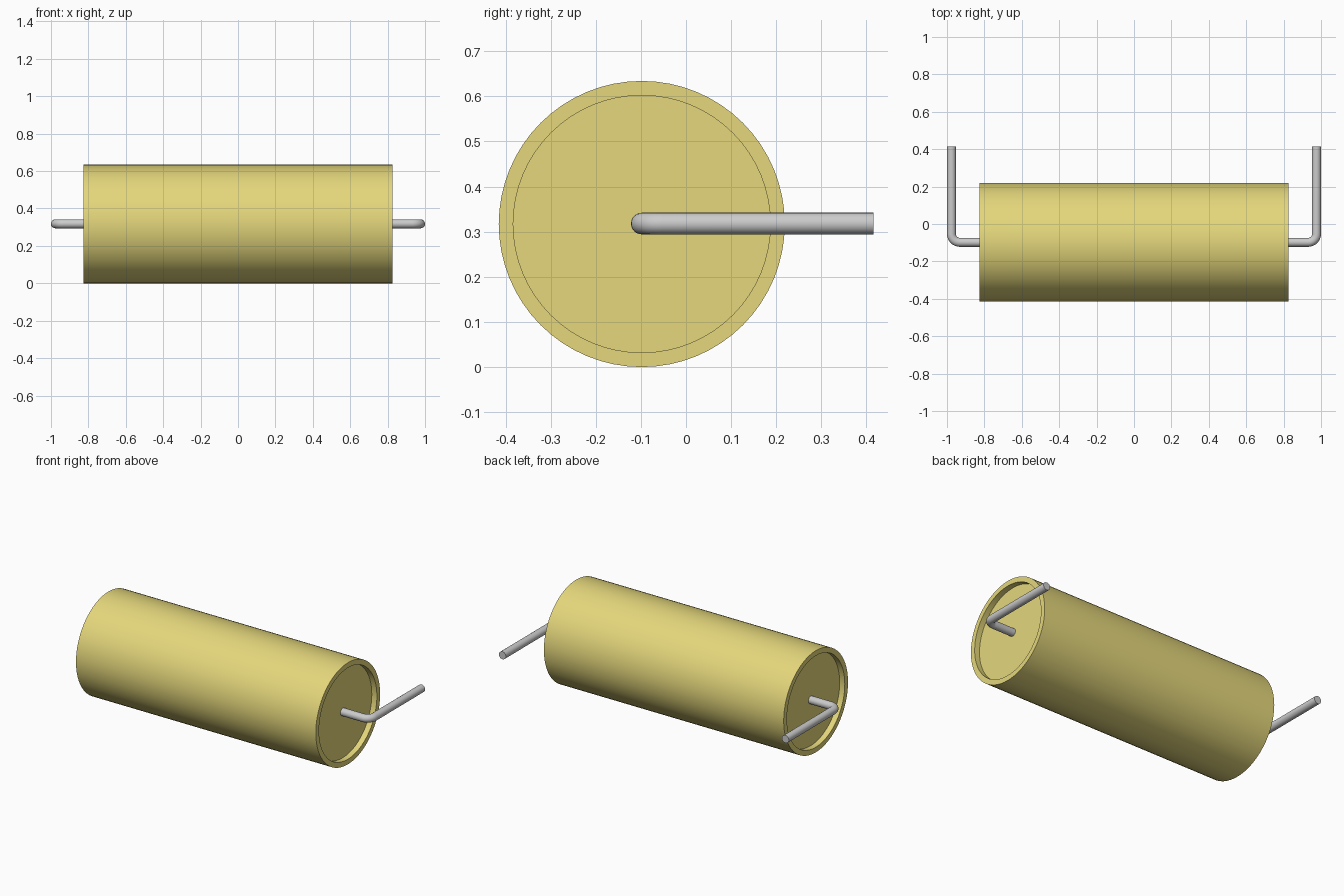
import bpy, bmesh, math
from mathutils import Vector, Matrix

if "Cube" in bpy.data.objects:
    bpy.data.objects.remove(bpy.data.objects["Cube"])

R, HALF = 0.317, 0.827          # body radius and half length
YC, ZC = -0.098, 0.317          # body axis position
RIM, DEPTH = 0.285, 0.035       # recess radius and depth
WIRE, BEND = 0.024, 0.045       # lead radius and bend radius


def material(name, color):
    m = bpy.data.materials.new(name)
    m.diffuse_color = color
    m.use_nodes = True
    m.node_tree.nodes["Principled BSDF"].inputs["Base Color"].default_value = m.diffuse_color
    return m


def finish(name, bm, mat=None):
    bmesh.ops.recalc_face_normals(bm, faces=bm.faces[:])
    me = bpy.data.meshes.new(name)
    bm.to_mesh(me)
    bm.free()
    ob = bpy.data.objects.new(name, me)
    bpy.context.collection.objects.link(ob)
    if mat:
        me.materials.append(mat)
    bpy.ops.object.select_all(action='DESELECT')
    ob.select_set(True)
    bpy.context.view_layer.objects.active = ob
    bpy.ops.object.shade_smooth_by_angle(angle=math.radians(35))
    return ob


def skin(bm, rings):
    # Joins consecutive rings of points with quads and caps both ends
    loops = [[bm.verts.new(p) for p in ring] for ring in rings]
    n = len(loops[0])
    for a, b in zip(loops, loops[1:]):
        for i in range(n):
            j = (i + 1) % n
            bm.faces.new((a[i], a[j], b[j], b[i]))
    bm.faces.new(loops[0])
    bm.faces.new(loops[-1])


def circle(center, u, v, r, n):
    return [center + r * (math.cos(2 * math.pi * i / n) * u + math.sin(2 * math.pi * i / n) * v)
            for i in range(n)]


X, Y, Z = Vector((1, 0, 0)), Vector((0, 1, 0)), Vector((0, 0, 1))

# Cylindrical body with a shallow recess in each end
profile = [(-HALF + DEPTH, RIM), (-HALF, RIM), (-HALF, R),
           (HALF, R), (HALF, RIM), (HALF - DEPTH, RIM)]
bm = bmesh.new()
skin(bm, [circle(Vector((x, YC, ZC)), Y, Z, r, 64) for x, r in profile])
finish("body", bm, material("yellow_casing", (0.78, 0.68, 0.2, 1)))

# Bent wire leads, one at each end
for side, name in ((1, "right_lead"), (-1, "left_lead")):
    xo = 1 - WIRE
    path = [(HALF - DEPTH - 0.01, YC, 0)]
    for k in range(9):
        a = math.pi / 2 * k / 8
        path.append((xo - BEND + BEND * math.sin(a), YC + BEND - BEND * math.cos(a), a))
    path.append((xo, 0.415, math.pi / 2))
    rings = []
    for x, y, a in path:
        normal = Vector((-side * math.sin(a), math.cos(a), 0))
        normal = Vector((side * math.sin(a), -math.cos(a), 0))
        rings.append(circle(Vector((side * x, y, ZC + 0.001)), normal, Z, WIRE, 24))
    bm = bmesh.new()
    skin(bm, rings)
    finish(name, bm)
